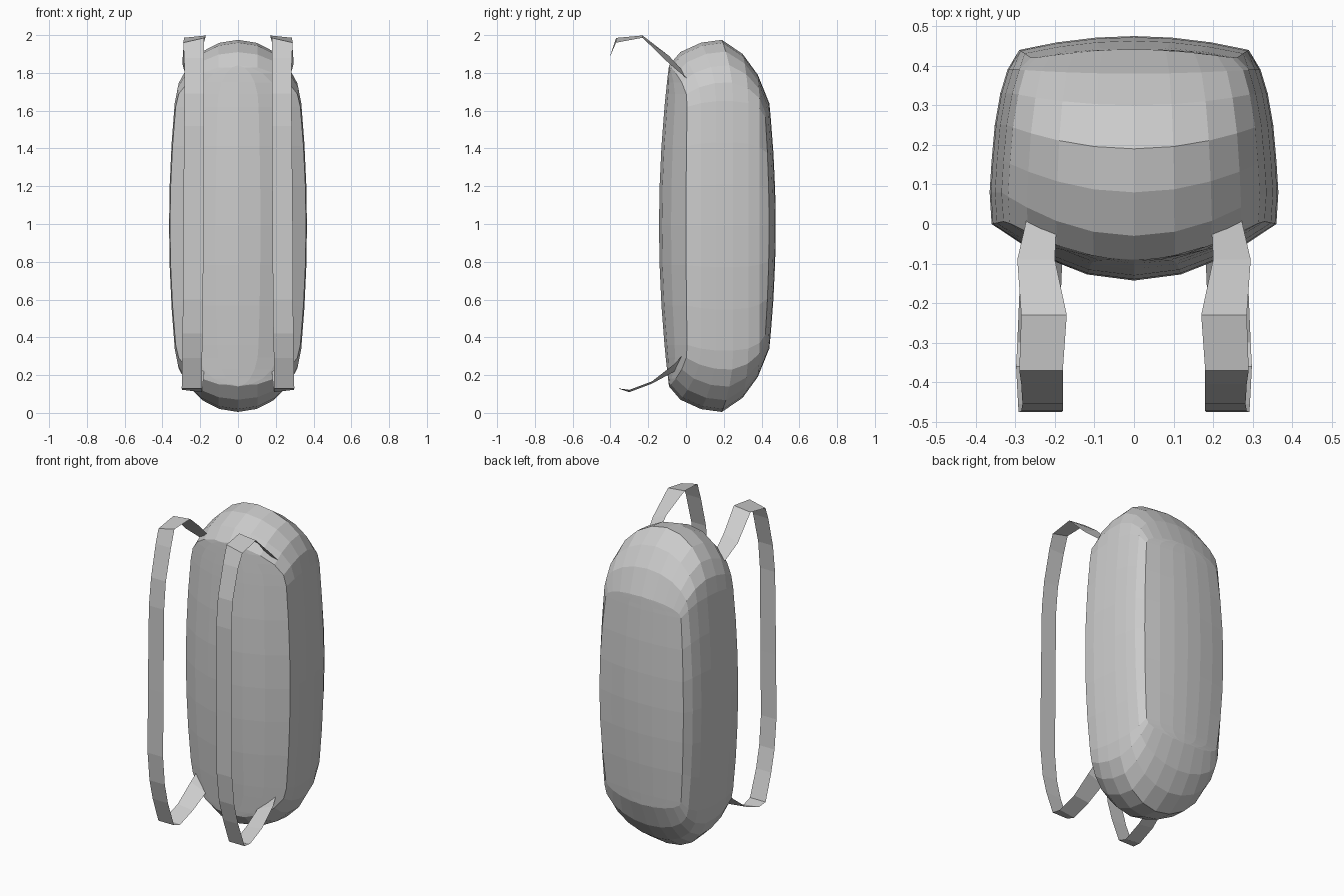
import bpy, bmesh
from math import sin, cos, pi

if "Cube" in bpy.data.objects:
    bpy.data.objects.remove(bpy.data.objects["Cube"])

ZC = 0.99  # body is symmetric above and below this height


def add_grid(bm, rows):
    """Skin a grid of points, dropping collapsed faces later by merging."""
    vs = [[bm.verts.new(p) for p in row] for row in rows]
    for r0, r1 in zip(vs, vs[1:]):
        for i in range(len(r0) - 1):
            bm.faces.new((r0[i], r0[i + 1], r1[i + 1], r1[i]))


def finish(bm, name):
    bmesh.ops.remove_doubles(bm, verts=bm.verts, dist=0.0005)
    bmesh.ops.recalc_face_normals(bm, faces=bm.faces)
    me = bpy.data.meshes.new(name)
    bm.to_mesh(me)
    bm.free()
    ob = bpy.data.objects.new(name, me)
    bpy.context.collection.objects.link(ob)
    return ob


# Curved front and back panels: y as a function of x and height offset
def front_y(x, d):
    return -0.143 + 0.053 * (d / 0.85) ** 2 + 0.143 * (x / 0.36) ** 2


def back_y(x, d):
    return 0.475 - 0.035 * (x / 0.29) ** 2 - 0.033 * (d / 0.64) ** 2


# Stations front to back: top y, top height, side y, half width, arch spring height
stations = [
    (-0.09, 0.85, 0.00, 0.36, 0.63),
    (-0.03, 0.92, 0.08, 0.365, 0.65),
    (0.08, 0.97, 0.16, 0.36, 0.66),
    (0.19, 0.985, 0.25, 0.352, 0.66),
    (0.30, 0.91, 0.33, 0.338, 0.65),
    (0.38, 0.80, 0.39, 0.32, 0.62),
    (0.44, 0.65, 0.44, 0.29, 0.575),
]


def half_loop(st, panel=None):
    """Right half outline from top centre to bottom centre."""
    ty, top, sy, hw, spring = st
    upper = []
    for k in range(6):
        a = pi / 2 * (1 - k / 5)
        upper.append((cos(a), spring + (top - spring) * sin(a)))
    upper += [(1, spring * 0.67), (1, spring * 0.33)]
    prof = upper + [(1, 0)] + [(c, -d) for c, d in reversed(upper)]
    pts = []
    for c, d in prof:
        x = c * (hw - 0.03 * min(1, abs(d) / spring) ** 2)
        if c < 1e-6:
            x = 0
        y = panel(x, d) if panel else ty + (sy - ty) * c * c
        pts.append((x, y, d + ZC))
    return pts


# Bag body: wrapped side band plus bulging front and back panels
bm = bmesh.new()
last = len(stations) - 1
loops = [half_loop(s, front_y if i == 0 else back_y if i == last else None)
         for i, s in enumerate(stations)]
for side in (1, -1):
    add_grid(bm, [[(side * x, y, z) for x, y, z in lp] for lp in loops])
for lp, f in ((loops[0], front_y), (loops[-1], back_y)):
    add_grid(bm, [[(x * t, f(x * t, z - ZC), z)
                   for t in (-1, -0.67, -0.33, 0, 0.33, 0.67, 1)]
                  for x, y, z in lp])
bmesh.ops.remove_doubles(bm, verts=bm.verts, dist=0.0005)
bmesh.ops.dissolve_degenerate(bm, edges=bm.edges, dist=0.0001)
finish(bm, "bag_body")

# Shoulder straps: thin ribbons (inner x, outer x, y, z, outer edge drop)
path = [
    (0.195, 0.265, 0.04, 1.75, 0.01), (0.20, 0.295, -0.09, 1.89, 0.04),
    (0.17, 0.285, -0.23, 1.998, 0.012), (0.18, 0.29, -0.37, 1.985, 0.025),
    (0.18, 0.285, -0.405, 1.88, 0), (0.18, 0.282, -0.455, 1.69, 0),
    (0.18, 0.285, -0.472, 1.52, 0), (0.182, 0.29, -0.475, 1.0, 0),
    (0.185, 0.292, -0.475, 0.60, 0), (0.187, 0.293, -0.455, 0.42, 0),
    (0.19, 0.295, -0.42, 0.29, 0), (0.19, 0.298, -0.36, 0.13, 0),
    (0.19, 0.295, -0.30, 0.11, -0.012), (0.185, 0.29, -0.18, 0.155, -0.012),
    (0.18, 0.285, -0.06, 0.22, -0.04), (0.18, 0.265, 0.02, 0.32, -0.03),
]
for side, label in ((1, "right"), (-1, "left")):
    bm = bmesh.new()
    add_grid(bm, [[(side * a, y, z), (side * b, y, z - drop)]
                  for a, b, y, z, drop in path])
    finish(bm, "shoulder_strap_" + label)
